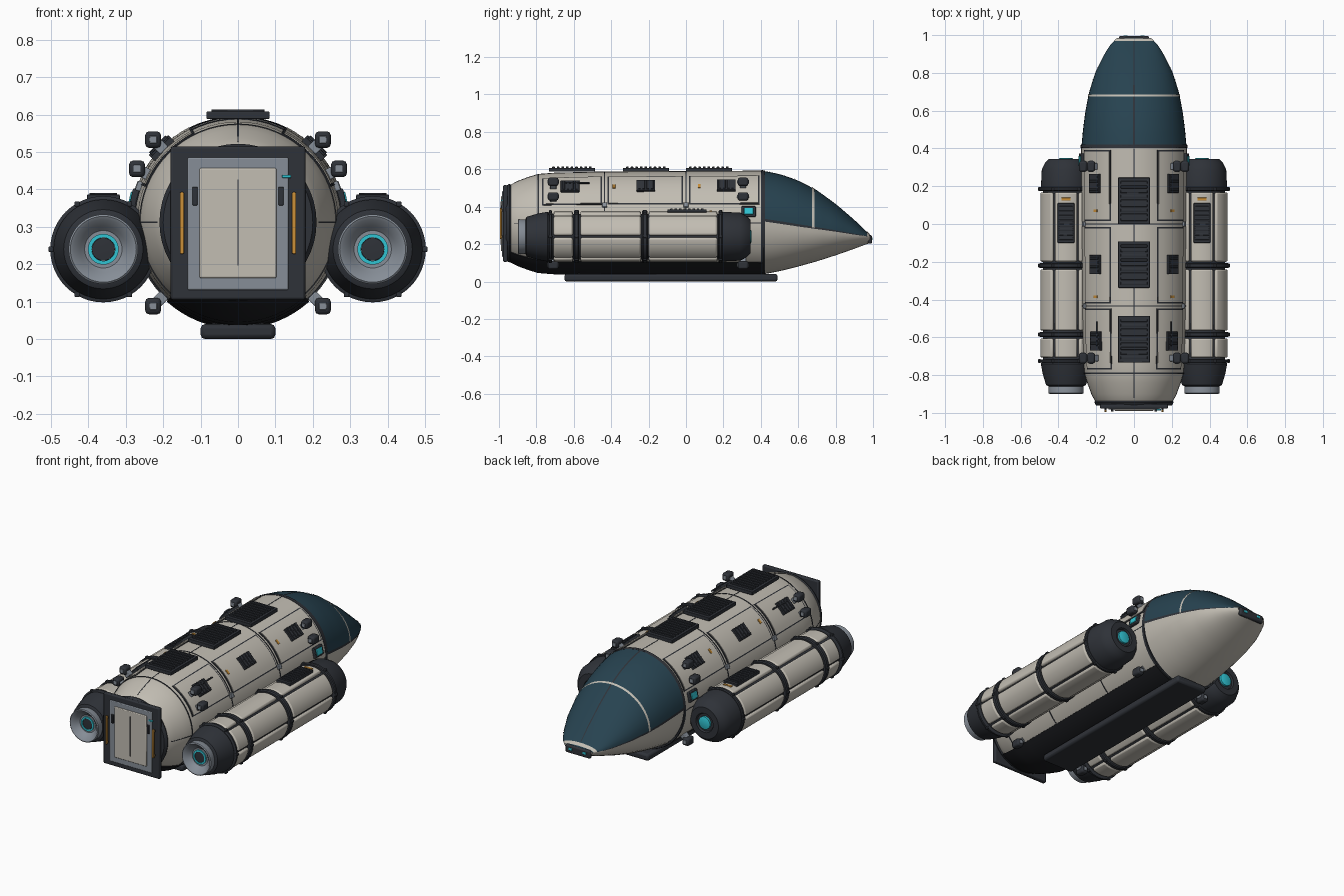
import bpy, bmesh, math
from mathutils import Vector, Matrix

if "Cube" in bpy.data.objects:
    bpy.data.objects.remove(bpy.data.objects["Cube"])

def mat(name, c):
    m = bpy.data.materials.new(name)
    m.diffuse_color = (*c, 1)
    m.use_nodes = True
    m.node_tree.nodes["Principled BSDF"].inputs["Base Color"].default_value = m.diffuse_color
    return m
CREAM = mat("cream_hull", (.54, .51, .45))
DARK = mat("dark_metal", (.028, .032, .04))
BLACK = mat("belly_black", (.012, .013, .016))
GLASS = mat("canopy_glass", (.02, .055, .08))
GREY = mat("grey_metal", (.24, .27, .31))
CYAN = mat("cyan_light", (.03, .55, .65))
ORANGE = mat("orange_mark", (.6, .28, .04))
ZC = .312                       # hull axis height
EX, EZ = .36, .24               # engine axis

def finish(name, bm, m, bevel=0, seg=2, loc=(0, 0, 0), rot=0):
    bmesh.ops.recalc_face_normals(bm, faces=bm.faces)
    me = bpy.data.meshes.new(name)
    bm.to_mesh(me)
    bm.free()
    me.materials.append(m)
    o = bpy.data.objects.new(name, me)
    bpy.context.collection.objects.link(o)
    o.location, o.rotation_euler = loc, (0, rot, 0)
    if bevel:
        b = o.modifiers.new("bevel", 'BEVEL')
        b.width, b.segments, b.limit_method, b.angle_limit = bevel, seg, 'ANGLE', math.radians(50)
    bpy.ops.object.select_all(action='DESELECT')
    o.select_set(True)
    bpy.context.view_layer.objects.active = o
    bpy.ops.object.shade_smooth_by_angle(angle=math.radians(35))
    return o

def boxes(name, parts, m, bevel=.004, loc=(0, 0, 0), rot=0):
    bm = bmesh.new()
    for c, s in parts:
        bmesh.ops.create_cube(bm, size=1, matrix=Matrix.Translation(c) @ Matrix.Diagonal((*s, 1)))
    return finish(name, bm, m, bevel, 2, loc, rot)

def lathe(name, prof, m, x=0, z=ZC, n=48):
    bm = bmesh.new()
    rings = [[bm.verts.new((x + r * math.sin(k * math.tau / n), y, z + r * math.cos(k * math.tau / n)))
              for k in range(n)] for y, r in prof]
    for a, b in zip(rings, rings[1:]):
        for k in range(n):
            bm.faces.new((a[k], a[(k + 1) % n], b[(k + 1) % n], b[k]))
    bm.faces.new(rings[0])
    bm.faces.new(rings[-1])
    return finish(name, bm, m)

def interp(tab, y):
    for a, b in zip(tab, tab[1:]):
        if y <= b[0]:
            f = (y - a[0]) / (b[0] - a[0])
            return [p + (q - p) * f for p, q in zip(a[1:], b[1:])]
    return tab[-1][1:]

HULL = [(-.96, .188), (-.945, .202), (-.9, .225), (-.84, .247), (-.79, .262), (-.7, .269),
        (-.44, .275), (0, .277), (.41, .28)]
hull_r = lambda y: interp(HULL, y)[0]

# curved solid plate on a round body; angles in degrees from the top towards +x
def plate(name, y0, y1, a0, a1, m, lift, depth=.01, rf=hull_r, x=0, z=ZC, bevel=0):
    n = max(1, round(abs(a1 - a0) / 5))
    ys = sorted({y0, y1} | {p[0] for p in HULL if y0 < p[0] < y1}) if rf is hull_r else [y0, y1]
    bm = bmesh.new()
    g = []
    for k in range(n + 1):
        a = math.radians(a0 + (a1 - a0) * k / n)
        pts = [(y, rf(y) + lift) for y in ys] + [(y, rf(y) + lift - depth) for y in reversed(ys)]
        g.append([bm.verts.new((x + r * math.sin(a), y, z + r * math.cos(a))) for y, r in pts])
    c = len(g[0])
    for p, q in zip(g, g[1:]):
        for j in range(c):
            bm.faces.new((p[j], p[(j + 1) % c], q[(j + 1) % c], q[j]))
    for e in (g[0], g[-1]):
        for j in range(c // 2 - 1):
            bm.faces.new((e[j], e[j + 1], e[c - 2 - j], e[c - 1 - j]))
    return finish(name, bm, m, bevel)

# main hull, seams, belly
lathe("main_hull", HULL, CREAM, n=64)
for i, y in enumerate((-.79, -.435, 0, .41)):
    w = .008 if i == 3 else .003
    r = hull_r(y)
    lathe(f"hull_seam_{i}", [(y - w, r - .01), (y - w, r + .002), (y + w, r + .002), (y + w, r - .01)], DARK, n=64)
for a in (0, 90, -90):
    plate(f"long_seam_{a}", -.92, .4, a - .5, a + .5, DARK, .001)
plate("belly_shield", -.955, .41, 138, 222, BLACK, .005)
boxes("landing_skid", [((0, -.08, .02), (.2, 1.14, .04))], DARK, .012)
boxes("skid_mount", [((0, -.08, .045), (.14, 1.0, .04))], BLACK)
lathe("rear_collar", [(-.962, .15), (-.962, .2), (-.945, .21), (-.935, .206), (-.935, .15)], DARK)

# nose: half width, top, seam and bottom height at each station
NOSE = [(.41, .278, .592, .33, .038), (.5, .27, .575, .316, .055), (.6, .257, .54, .3, .08), (.7, .237, .488, .285, .108),
        (.8, .206, .415, .27, .14), (.9, .157, .33, .253, .175), (.95, .124, .282, .245, .194), (.985, .088, .248, .24, .206)]

def loft(name, y0, y1, t0, t1, grow, m, rows=16, cols=24):
    bm = bmesh.new()
    g = []
    for i in range(rows + 1):
        y = y0 + (y1 - y0) * i / rows
        w, t, s, b = interp(NOSE, y)
        row = []
        for k in range(cols + 1):
            a = math.radians(t0 + (t1 - t0) * k / cols)
            h = t - s if math.sin(a) >= 0 else s - b
            row.append(bm.verts.new(((w + grow) * math.cos(a), y, s + (h + grow) * math.sin(a))))
        g.append(row)
    for p, q in zip(g, g[1:]):
        for k in range(cols):
            bm.faces.new((p[k], p[k + 1], q[k + 1], q[k]))
    o = finish(name, bm, m)
    # keep the open shell facing outwards
    f = o.data.polygons[len(o.data.polygons) // 2]
    if f.normal.dot(f.center - Vector((0, f.center.y, interp(NOSE, f.center.y)[2]))) < 0:
        o.data.flip_normals()
    return o
loft("canopy_glass", .41, .985, 0, 180, 0, GLASS)
loft("nose_underside", .41, .985, 180, 360, 0, CREAM)
loft("canopy_rib", .675, .686, 0, 180, .003, CREAM, 1)
loft("canopy_front_rim", .968, .982, 0, 180, .003, CREAM, 1)
loft("canopy_centre_seam", .41, .97, 89, 91, .002, DARK, 16, 2)
loft("canopy_rear_rim", .405, .422, 0, 360, .003, DARK, 1, 48)
for s, t in (("right", 0), ("left", 180)):
    loft(f"canopy_edge_{s}", .41, .97, t - 1.5, t + 1.5, .002, DARK, 16, 2)
boxes("nose_sensor", [((0, .984, .225), (.16, .022, .046))], DARK, .008)
boxes("nose_lights", [((x, .995, .228), (.022, .006, .014)) for x in (-.045, .045)], CYAN, .002)

# rear door
boxes("door_frame", [((0, -.966, .31), (.36, .024, .41))], DARK, .006)
boxes("door_surround", [((0, -.977, .308), (.27, .012, .354))], GREY, .004)
boxes("door_leaf", [((0, -.983, .31), (.206, .012, .294))], CREAM, .004)
boxes("door_slot", [((0, -.989, .312), (.004, .003, .23))], DARK, 0)
boxes("door_hinges", [((x, -.985, .382), (.014, .014, .05)) for x in (-.115, .115)], DARK, .003)
boxes("door_lamp", [((.13, -.984, .435), (.024, .008, .008))], CYAN, .001)
boxes("door_handles", [((x, -.99, .31), (.011, .011, .165)) for x in (-.15, .15)], ORANGE, .003)
boxes("handle_mounts", [((x, -.982, z), (.01, .014, .01)) for x in (-.15, .15) for z in (.24, .38)], DARK, .001)

# louvred vent lying flat in local xy
def vent(name, loc, w, l, n, rot=0, h=.016, across=True):
    parts = [((0, 0, 0), (w, l, h))]
    for k in range(n):
        f = (k + .5) / n - .5
        c, sz = ((0, f * l * .9, h * .55), (w * .84, l * .5 / n, h * .5))
        if not across:
            c, sz = ((f * w * .9, 0, h * .55), (w * .5 / n, l * .84, h * .5))
        parts.append((c, sz))
    boxes(name, parts, DARK, .002, loc, rot)

for i, y in enumerate((-.61, -.215, .122)):
    vent(f"roof_vent_{i}", (0, y, .598), .168, .246, 9, h=.02)

def on_hull(a, y, lift=0):
    r = hull_r(y) + lift
    return (r * math.sin(a), y, ZC + r * math.cos(a))

ENGINE = [(-.86, .09), (-.852, .106), (-.79, .124), (-.74, .133), (-.72, .122), (.185, .122), (.19, .133),
          (.29, .128), (.325, .11), (.345, .09), (.345, .055), (.335, .05)]
for side, s in (("right", 1), ("left", -1)):
    # hull side panels, vents, marks
    for i, (y0, y1, vy) in enumerate(((-.77, -.448, -.62), (-.42, -.015, -.215), (.015, .392, .215))):
        plate(f"panel_gap_{side}_{i}", y0, y1, s * 26, s * 69, DARK, .003)
        plate(f"panel_{side}_{i}", y0 + .008, y1 - .008, s * 27.5, s * 67.5, CREAM, .006)
        vent(f"side_vent_{side}_{i}", on_hull(s * .8, vy, .01), .075, .1, 4, s * .8)
    for i, y in enumerate((-.385, .07)):
        boxes(f"orange_tag_{side}_{i}", [((0, 0, 0), (.026, .014, .008))], ORANGE, .001, on_hull(s * .8, y, .006), s * .8)
    boxes(f"grab_rail_{side}", [((0, 0, 0), (.008, .13, .008))], DARK, .002, on_hull(s * .74, -.58, .02), s * .74)
    for i, y in enumerate((-.435, 0)):
        boxes(f"seam_clamp_{side}_{i}", [((0, 0, 0), (.026, .026, .014))], GREY, .003, on_hull(s * 1.22, y, .006), s * 1.22)
    # side lamp
    a = s * 1.35
    boxes(f"lamp_frame_{side}", [((0, 0, 0), (.056, .076, .02))], DARK, .004, on_hull(a, .335, .004), a)
    boxes(f"lamp_{side}", [((0, 0, .009), (.036, .05, .01))], CYAN, .003, on_hull(a, .335, .004), a)
    # attitude thrusters
    for i, y in enumerate((-.71, .305)):
        for j, (x, z) in enumerate(((.227, .533), (.27, .455), (.227, .088))):
            d = Vector((x, 0, z - ZC)).normalized()
            boxes(f"thruster_{side}_{i}_{j}", [((s * x, y, z), (.042, .056, .044))], DARK, .01)
            boxes(f"thruster_mount_{side}_{i}_{j}", [((0, 0, 0), (.03, .034, .04))], GREY, .003,
                  (s * (x - d.x * .022), y, z - d.z * .022), s * math.atan2(d.x, d.z))
            boxes(f"thruster_jets_{side}_{i}_{j}", [((s * x, y + e * .028, z), (.02, .006, .02)) for e in (-1, 1)], GREY, .002)
    # engine pods
    x = s * EX
    lathe(f"engine_core_{side}", ENGINE, DARK, x, EZ)
    for i, (y, w) in enumerate(((-.725, .008), (-.585, .014), (-.22, .014), (.185, .01))):
        lathe(f"engine_ring_{side}_{i}", [(y - w, .12), (y - w, .137), (y - w * .6, .142), (y + w * .6, .142),
                                          (y + w, .137), (y + w, .12)], DARK, x, EZ)
        boxes(f"ring_bolts_{side}_{i}", [((x + .14 * math.sin(k * math.pi / 3 + math.pi / 6), y,
              EZ + .14 * math.cos(k * math.pi / 3 + math.pi / 6)), (.014, .02, .014)) for k in range(6)], DARK, .003)
    for i, (y0, y1) in enumerate(((-.708, -.605), (-.565, -.24), (-.2, .168))):
        for k in range(6):
            plate(f"engine_pad_{side}_{i}_{k}", y0, y1, k * 60 - 27.5, k * 60 + 27.5, CREAM, 0, .022,
                  lambda y: .137, x, EZ, .01)
    vent(f"engine_vent_{side}", (x, .005, EZ + .138), .088, .21, 8)
    boxes(f"engine_tag_{side}", [((x, .132, EZ + .136), (.05, .014, .008))], ORANGE, .001)
    lathe(f"engine_nozzle_{side}", [(-.84, .085), (-.86, .092), (-.895, .093), (-.899, .088), (-.895, .08),
                                    (-.875, .062), (-.862, .05)], GREY, x, EZ)
    lathe(f"nozzle_glow_{side}", [(-.86, .031), (-.868, .031), (-.868, .041), (-.86, .041)], CYAN, x, EZ)
    lathe(f"nozzle_plug_{side}", [(-.86, .031), (-.866, .03), (-.867, .012)], DARK, x, EZ)
    lathe(f"intake_light_{side}", [(.33, .036), (.347, .036), (.349, .032)], CYAN, x, EZ)
